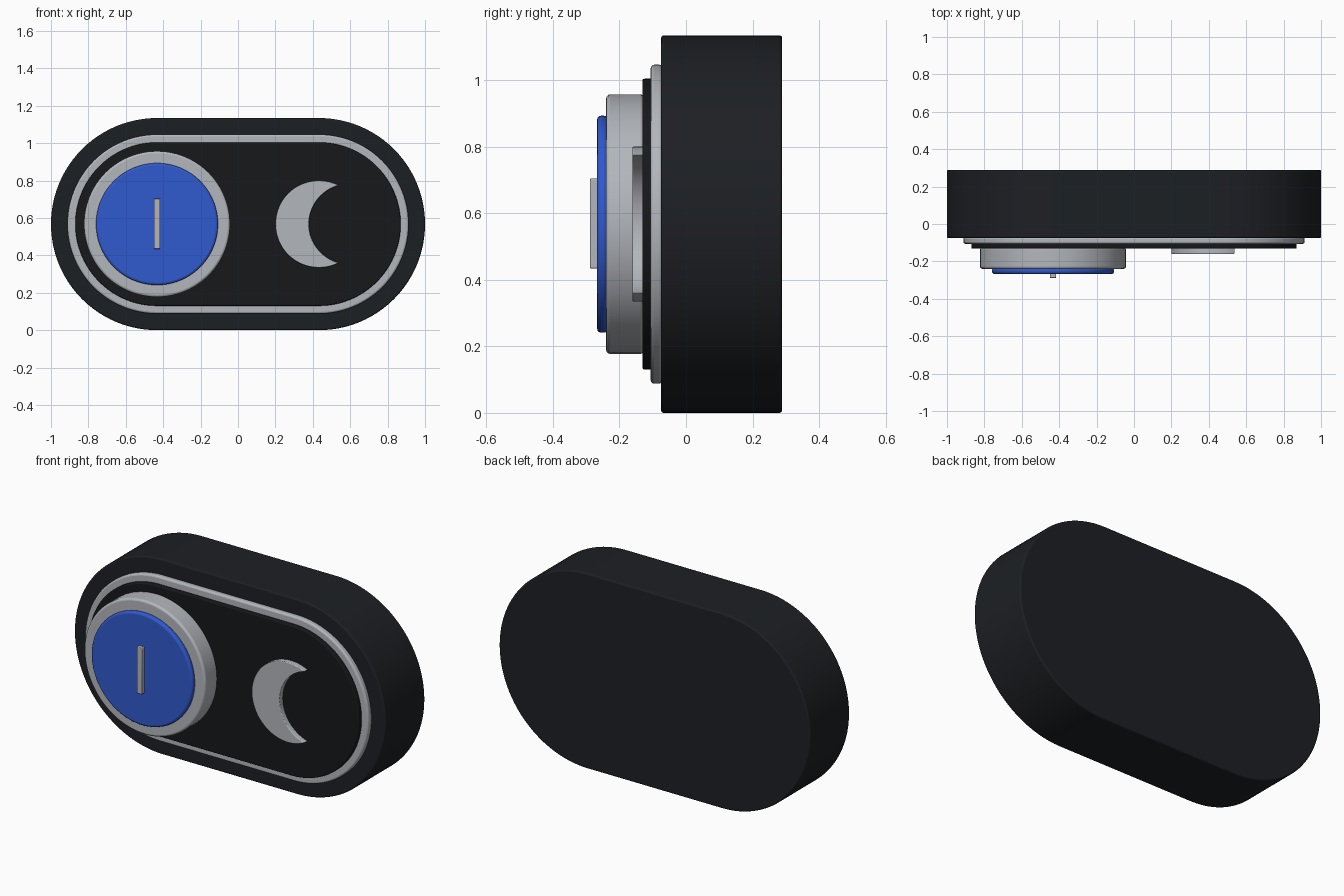
import bpy, bmesh, math

if "Cube" in bpy.data.objects:
    bpy.data.objects.remove(bpy.data.objects["Cube"])

ZC = 0.567   # height of the centre line
XC = 0.433   # offset of the end-cap centres


def material(name, color):
    m = bpy.data.materials.new(name)
    m.diffuse_color = (*color, 1)
    m.use_nodes = True
    m.node_tree.nodes["Principled BSDF"].inputs["Base Color"].default_value = m.diffuse_color
    return m


black = material("black", (0.012, 0.014, 0.017))
panel_black = material("panel_black", (0.008, 0.009, 0.011))
blue = material("blue", (0.03, 0.1, 0.62))
silver = material("silver", (0.45, 0.47, 0.5))


def arc(cx, r, a0, a1, n):
    """Points of an arc in the XZ plane, angles in degrees."""
    pts = []
    for i in range(n + 1):
        a = math.radians(a0 + (a1 - a0) * i / n)
        pts.append((cx + r * math.cos(a), ZC + r * math.sin(a)))
    return pts


def stadium(r):
    return arc(XC, r, -90, 90, 48) + arc(-XC, r, 90, 270, 48)


def extrude(name, outline, y0, y1, mat, bevel):
    """Solid from an XZ outline between two depths, with rounded rims."""
    bm = bmesh.new()
    face = bm.faces.new([bm.verts.new((x, y0, z)) for x, z in outline])
    new = bmesh.ops.extrude_face_region(bm, geom=[face])["geom"]
    verts = [v for v in new if isinstance(v, bmesh.types.BMVert)]
    bmesh.ops.translate(bm, verts=verts, vec=(0, y1 - y0, 0))
    bmesh.ops.recalc_face_normals(bm, faces=bm.faces)
    mesh = bpy.data.meshes.new(name)
    bm.to_mesh(mesh)
    bm.free()
    mesh.materials.append(mat)
    ob = bpy.data.objects.new(name, mesh)
    bpy.context.collection.objects.link(ob)
    mod = ob.modifiers.new("rim", "BEVEL")
    mod.width = bevel
    mod.segments = 3
    mod.limit_method = "ANGLE"
    mod.angle_limit = math.radians(40)
    bpy.ops.object.select_all(action="DESELECT")
    bpy.context.view_layer.objects.active = ob
    ob.select_set(True)
    bpy.ops.object.shade_smooth_by_angle(angle=math.radians(35))
    return ob


# Housing, trim and face panel
extrude("housing", stadium(0.567), -0.075, 0.289, black, 0.008)
extrude("trim", stadium(0.479), -0.106, -0.07, silver, 0.01)
extrude("face_panel", stadium(0.437), -0.131, -0.1, panel_black, 0.006)

# Round switch knob with blue cap and raised bar
extrude("knob", arc(-XC, 0.39, 0, 356.25, 95), -0.24, -0.125, silver, 0.012)
extrude("knob_cap", arc(-XC, 0.326, 0, 356.25, 95), -0.267, -0.235, blue, 0.012)
bar = [(-XC - 0.017, 0.434), (-XC + 0.017, 0.434),
       (-XC + 0.017, 0.704), (-XC - 0.017, 0.704)]
extrude("knob_bar", bar, -0.289, -0.26, silver, 0.004)

# Crescent: outer arc joined to a smaller inner arc at the two tips
tip_x, tip_z = 0.54, 0.207
out_c, in_c = 0.433, 0.593
a_out = math.degrees(math.atan2(tip_z, tip_x - out_c))
a_in = math.degrees(math.atan2(tip_z, tip_x - in_c))
outer = arc(out_c, math.hypot(tip_z, tip_x - out_c), a_out, 360 - a_out, 64)
inner = arc(in_c, math.hypot(tip_z, tip_x - in_c), 360 - a_in, a_in, 40)
extrude("crescent", outer + inner[1:-1], -0.161, -0.125, silver, 0.004)
